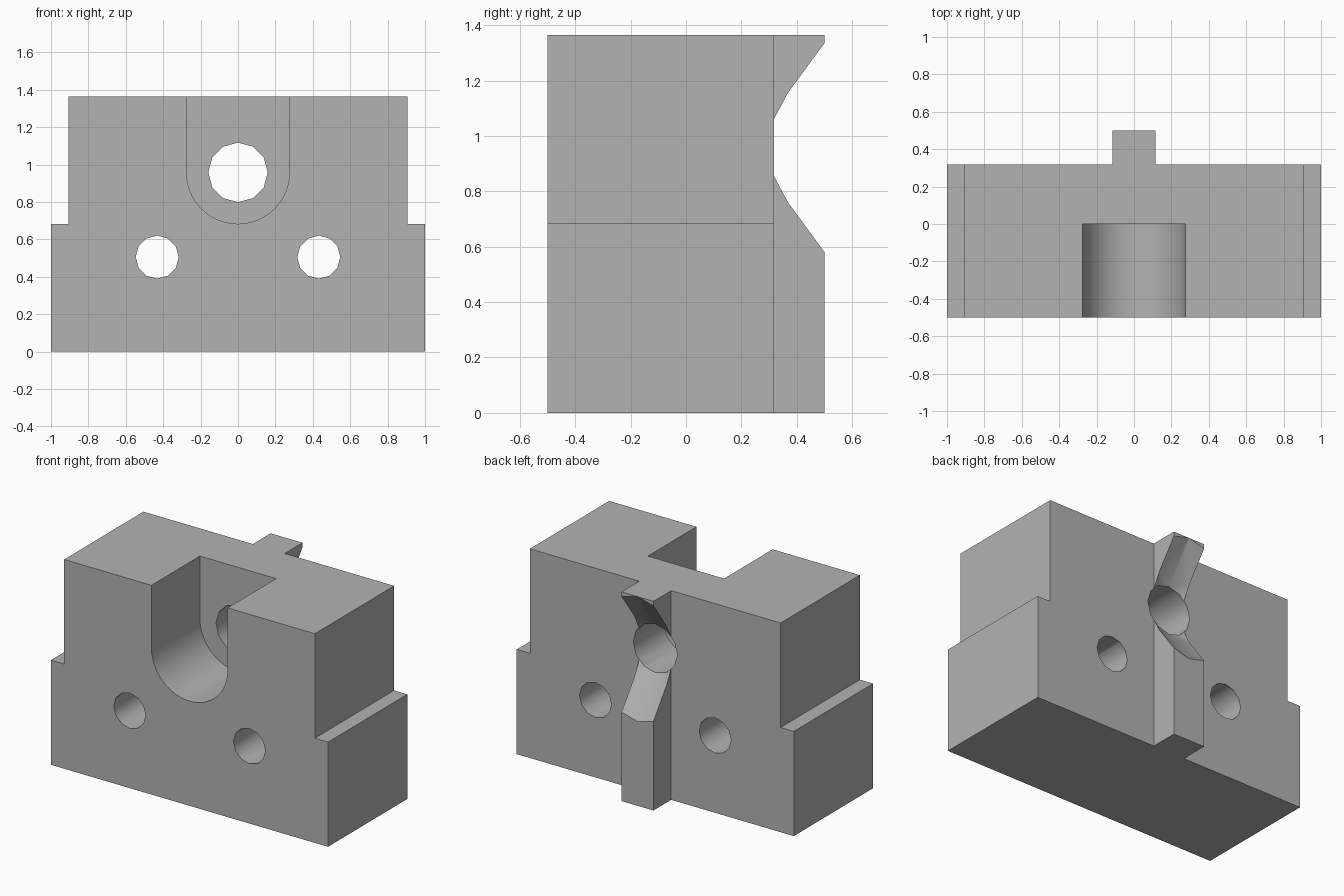
import bpy, bmesh, math
from mathutils import Matrix, Vector

cube = bpy.data.objects.get("Cube")
if cube:
    bpy.data.objects.remove(cube, do_unlink=True)

HEIGHT, FRONT, BACK, RIB_BACK = 1.365, -0.5, 0.317, 0.5
BORE_Z, BORE_R, SLOT_R, RIB_X = 0.958, 0.159, 0.275, 0.115

grey = bpy.data.materials.new("plain_grey")
grey.use_nodes = True
grey.diffuse_color = (0.45, 0.45, 0.45, 1)
grey.node_tree.nodes["Principled BSDF"].inputs["Base Color"].default_value = grey.diffuse_color


def finish(name, bm):
    bmesh.ops.recalc_face_normals(bm, faces=bm.faces)
    mesh = bpy.data.meshes.new(name)
    bm.to_mesh(mesh)
    bm.free()
    mesh.materials.append(grey)
    obj = bpy.data.objects.new(name, mesh)
    bpy.context.collection.objects.link(obj)
    return obj


def prism(name, outline, y0, y1):
    """Extrude an (x, z) outline along y."""
    bm = bmesh.new()
    face = bm.faces.new([bm.verts.new((x, y0, z)) for x, z in outline])
    new = bmesh.ops.extrude_face_region(bm, geom=[face])["geom"]
    verts = [v for v in new if isinstance(v, bmesh.types.BMVert)]
    bmesh.ops.translate(bm, verts=verts, vec=Vector((0, y1 - y0, 0)))
    return finish(name, bm)


def tapered(name, x, z, r0, r1, y0, y1):
    """Twelve-sided round cutter along y with radius r0 at y0 and r1 at y1."""
    bm = bmesh.new()
    bmesh.ops.create_cone(bm, cap_ends=True, segments=12, radius1=r0, radius2=r1, depth=y1 - y0)
    turn = Matrix.Rotation(-math.pi / 2, 4, "X")
    bmesh.ops.transform(bm, verts=bm.verts, matrix=Matrix.Translation((x, (y0 + y1) / 2, z)) @ turn)
    return finish(name, bm)


def combine(target, tool, operation):
    mod = target.modifiers.new(tool.name, "BOOLEAN")
    mod.object, mod.operation, mod.solver = tool, operation, "EXACT"
    bpy.context.view_layer.objects.active = target
    bpy.ops.object.modifier_apply(modifier=mod.name)
    bpy.data.objects.remove(tool, do_unlink=True)


# Stepped block
half = [(1, 0), (1, 0.683), (0.905, 0.683), (0.905, HEIGHT)]
block = prism("stepped_block", half + [(-x, z) for x, z in reversed(half)], FRONT, BACK)

# Rear locating rib
rib = [(-RIB_X, 0), (RIB_X, 0), (RIB_X, HEIGHT), (-RIB_X, HEIGHT)]
combine(block, prism("rear_rib", rib, 0.1, RIB_BACK), "UNION")

# Round-bottomed front slot, open at the top
arc = [math.pi + math.pi * i / 40 for i in range(41)]
slot = [(SLOT_R * math.cos(a), BORE_Z + SLOT_R * math.sin(a)) for a in arc]
slot += [(SLOT_R, HEIGHT + 0.2), (-SLOT_R, HEIGHT + 0.2)]
combine(block, prism("slot_cutter", slot, FRONT - 0.2, 0), "DIFFERENCE")

# Central bore and the conical relief through the rib
combine(block, tapered("bore_cutter", 0, BORE_Z, BORE_R, BORE_R, -0.3, 0.7), "DIFFERENCE")
slope = (0.408 - BORE_R) / (RIB_BACK - BACK)
combine(block, tapered("relief_cutter", 0, BORE_Z, BORE_R, BORE_R + slope * 0.3, BACK, BACK + 0.3), "DIFFERENCE")

# Side screw holes
for side in (-1, 1):
    combine(block, tapered("screw_cutter", side * 0.432, 0.505, 0.115, 0.115, -0.7, 0.7), "DIFFERENCE")

bpy.ops.object.select_all(action="DESELECT")
block.select_set(True)
bpy.context.view_layer.objects.active = block
bpy.ops.object.shade_smooth_by_angle(angle=math.radians(32))
